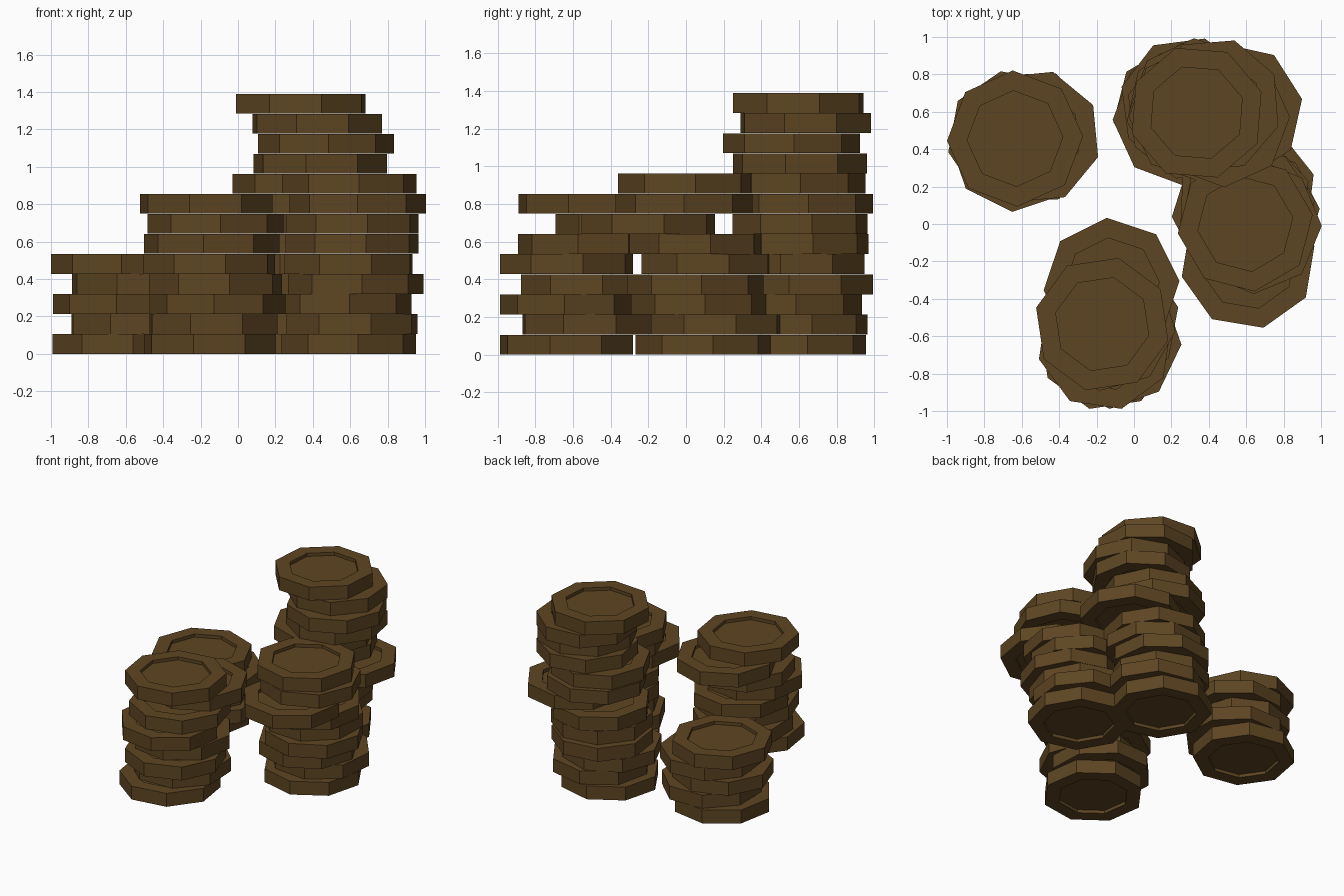
import bpy, bmesh, math

if "Cube" in bpy.data.objects:
    bpy.data.objects.remove(bpy.data.objects["Cube"])

R, INNER, THICK, PITCH, DEPTH = 0.364, 0.256, 0.1055, 0.107, 0.025

mat = bpy.data.materials.new("dark_bronze")
mat.diffuse_color = (0.11, 0.06, 0.016, 1)
mat.use_nodes = True
mat.node_tree.nodes["Principled BSDF"].inputs["Base Color"].default_value = mat.diffuse_color

# One octagonal coin with a recessed disc on both faces
bm = bmesh.new()
profile = [(INNER, DEPTH), (INNER, 0), (R, 0), (R, THICK),
           (INNER, THICK), (INNER, THICK - DEPTH)]
rings = [[bm.verts.new((r * math.cos(i * math.pi / 4), r * math.sin(i * math.pi / 4), z))
          for i in range(8)] for r, z in profile]
for a, b in zip(rings, rings[1:]):
    for i in range(8):
        j = (i + 1) % 8
        bm.faces.new((a[i], a[j], b[j], b[i]))
bm.faces.new(rings[0][::-1])
bm.faces.new(rings[-1])
bmesh.ops.recalc_face_normals(bm, faces=bm.faces)
coin = bpy.data.meshes.new("coin")
bm.to_mesh(coin)
bm.free()
coin.materials.append(mat)

# Each stack from the bottom up: x, y, turn in degrees
stacks = {
    "left_coin": [(-.637, .46, 12), (-.55, .465, 24), (-.625, .428, 41),
                  (-.54, .465, 28), (-.636, .457, 2)],
    "front_coin": [(-.15, -.635, 31), (-.13, -.525, 25), (-.11, -.625, 42),
                   (-.12, -.52, 12), (-.155, -.635, 14), (-.14, -.53, 38),
                   (-.12, -.33, 4), (-.17, -.535, 31)],
    "right_coin": [(.592, .092, 8), (.61, .165, 16), (.565, .07, 5),
                   (.63, .05, 5), (.59, .105, 20), (.61, .055, 12),
                   (.61, -.2, 13), (.64, -.01, 0), (.595, 0, 8)],
    "back_coin": [(.25, .595, 8), (.32, .605, 10), (.25, .57, 2), (.285, .64, 30),
                  (.32, .595, 30), (.32, .61, 10), (.54, .605, 10),
                  (.34, .63, 3), (.335, .59, 3), (.44, .605, 33),
                  (.47, .56, 2), (.425, .635, 27), (.335, .595, 18)],
}
for name, coins in stacks.items():
    for k, (x, y, turn) in enumerate(coins):
        ob = bpy.data.objects.new(f"{name}_{k + 1}", coin)
        ob.location = (x, y, k * PITCH)
        ob.rotation_euler.z = math.radians(turn)
        bpy.context.collection.objects.link(ob)
